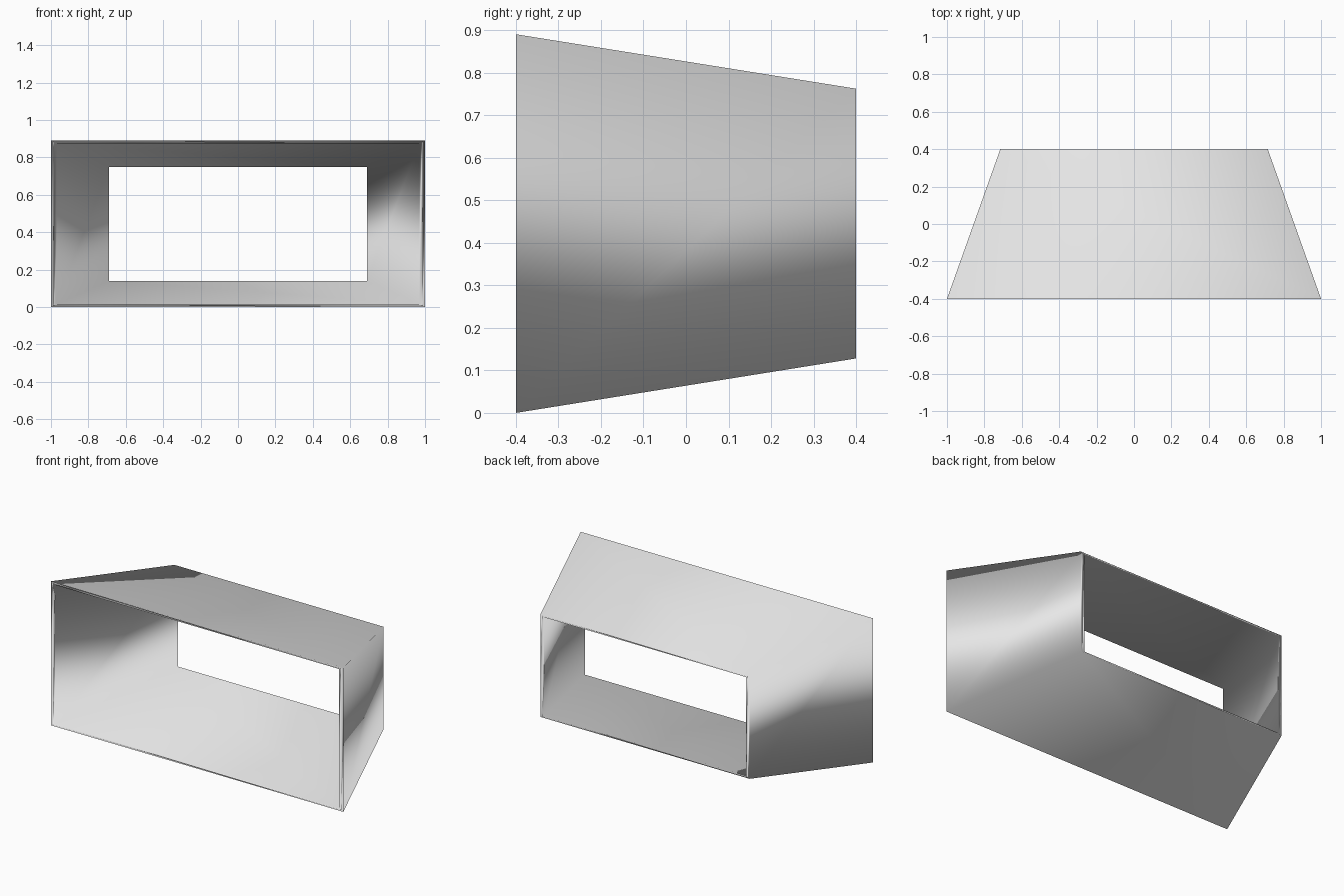
import bpy
import bmesh

cube = bpy.data.objects.get("Cube")
if cube:
    bpy.data.objects.remove(cube, do_unlink=True)

grey = bpy.data.materials.new("light_grey")
grey.use_nodes = True
colour = (0.8, 0.8, 0.8, 1)
grey.diffuse_color = colour
grey.node_tree.nodes["Principled BSDF"].inputs["Base Color"].default_value = colour

bm = bmesh.new()


def loop(half_width, y, low, high):
    """Rectangular ring of four corners facing along y."""
    corners = [(-half_width, low), (half_width, low), (half_width, high), (-half_width, high)]
    return [bm.verts.new((x, y, z)) for x, z in corners]


# Outer and inner rectangles at the wide front and narrow back
rings = [
    loop(1.0, -0.4, 0.0, 0.89),
    loop(0.715, 0.4, 0.128, 0.762),
    loop(0.69, 0.4, 0.14, 0.75),
    loop(0.97, -0.4, 0.015, 0.875),
]

# Bridge outer walls, back rim, inner walls and front rim
for a, b in zip(rings, rings[1:] + rings[:1]):
    for i in range(4):
        j = (i + 1) % 4
        bm.faces.new((a[i], a[j], b[j], b[i]))
bmesh.ops.recalc_face_normals(bm, faces=bm.faces)
for face in bm.faces:
    face.smooth = True

mesh = bpy.data.meshes.new("tapered_frame")
bm.to_mesh(mesh)
bm.free()
mesh.materials.append(grey)
frame = bpy.data.objects.new("tapered_frame", mesh)
bpy.context.collection.objects.link(frame)

# Large walls dominate the smooth shading, not the thin rims
weighted = frame.modifiers.new("wall_shading", 'WEIGHTED_NORMAL')
weighted.mode = 'FACE_AREA'
weighted.weight = 50
